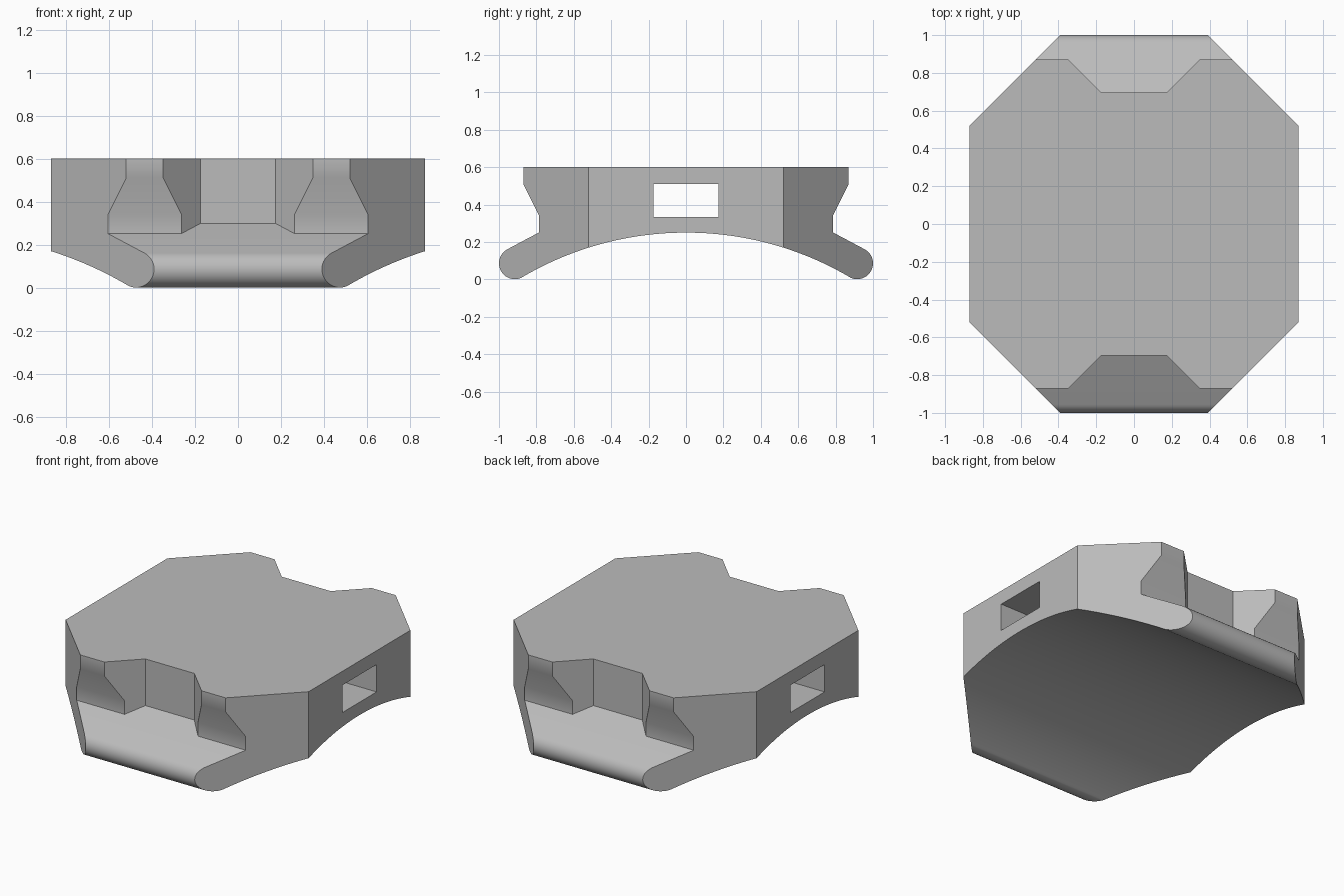
import bpy, math
from math import sin, cos, radians
from mathutils import Vector

default = bpy.data.objects.get("Cube")
if default:
    bpy.data.objects.remove(default, do_unlink=True)

grey = bpy.data.materials.new("plain grey")
grey.use_nodes = True
colour = (0.5, 0.5, 0.5, 1)
grey.diffuse_color = colour
grey.node_tree.nodes["Principled BSDF"].inputs["Base Color"].default_value = colour


def prism(name, ring_a, ring_b):
    """Closed solid between two matching rings of points."""
    n = len(ring_a)
    faces = [tuple(range(n))[::-1], tuple(range(n, 2 * n))]
    faces += [(i, (i + 1) % n, n + (i + 1) % n, n + i) for i in range(n)]
    mesh = bpy.data.meshes.new(name)
    mesh.from_pydata(list(ring_a) + list(ring_b), [], faces)
    mesh.materials.append(grey)
    obj = bpy.data.objects.new(name, mesh)
    bpy.context.collection.objects.link(obj)
    bpy.context.view_layer.objects.active = obj
    bpy.ops.object.select_all(action='DESELECT')
    obj.select_set(True)
    bpy.ops.object.mode_set(mode='EDIT')
    bpy.ops.mesh.select_all(action='SELECT')
    bpy.ops.mesh.normals_make_consistent(inside=False)
    bpy.ops.object.mode_set(mode='OBJECT')
    return obj


def cut(target, tool, operation='DIFFERENCE'):
    tool.hide_render = True
    bpy.context.view_layer.objects.active = target
    mod = target.modifiers.new(tool.name, 'BOOLEAN')
    mod.operation, mod.solver, mod.object = operation, 'EXACT', tool
    bpy.ops.object.modifier_apply(modifier=mod.name)
    bpy.data.objects.remove(tool, do_unlink=True)


# Side profile: arched underside, rounded lip, sloped ledge, undercut, flat top
R, lip_r, arch_top = 1.728, 0.085, 0.25
lip = Vector((0.915, 0.086))
tangent = math.atan2(lip.x, lip.y - arch_top + R)   # where arch meets lip
slope = radians(28)
half = []
for i in range(25):
    a = tangent * i / 24
    half.append((R * sin(a), arch_top - R + R * cos(a)))
start, end = -math.pi / 2 - tangent, math.pi / 2 - slope
for i in range(1, 25):
    a = start + (end - start) * i / 24
    half.append((lip.x + lip_r * cos(a), lip.y + lip_r * sin(a)))
ly, lz = half[-1]
wall_y, notch_y = 0.785, 0.697
ledge = lambda y: lz + (ly - y) * math.tan(slope)
half += [(wall_y, ledge(wall_y)), (wall_y, 0.34), (0.87, 0.51), (0.87, 0.6)]
profile = half + [(-y, z) for y, z in reversed(half[1:])]
body = prism("body", [(-0.95, y, z) for y, z in profile],
             [(0.95, y, z) for y, z in profile])

# Eight-sided outline
quarter = [(0.87, 0.52), (0.39, 1.0), (0.39, 1.05)]
quarter[1:] = [(0.34, 1.05)]
outline = quarter + [(-x, y) for x, y in reversed(quarter)]
outline += [(-x, -y) for x, y in outline]
cut(body, prism("outline", [(x, y, -0.2) for x, y in outline],
                [(x, y, 0.8) for x, y in outline]), 'INTERSECT')

# Flared notches at front and back, running down to the sloped ledge
for s in (-1, 1):
    rows = [notch_y, wall_y, 1.2]
    plan = [(y - 0.522, y) for y in rows]
    plan += [(-x, y) for x, y in reversed(plan)]
    low = [(x, s * y, ledge(min(y, wall_y))) for x, y in plan]
    cut(body, prism("notch", low, [(x, y, 0.8) for x, y, _ in low]))

# Rectangular slot straight through from side to side
slot = [(-0.175, 0.333), (0.175, 0.333), (0.175, 0.51), (-0.175, 0.51)]
cut(body, prism("slot", [(-1, y, z) for y, z in slot],
                [(1, y, z) for y, z in slot]))

bpy.ops.object.select_all(action='DESELECT')
body.select_set(True)
bpy.context.view_layer.objects.active = body
bpy.ops.object.shade_smooth_by_angle(angle=radians(30))
